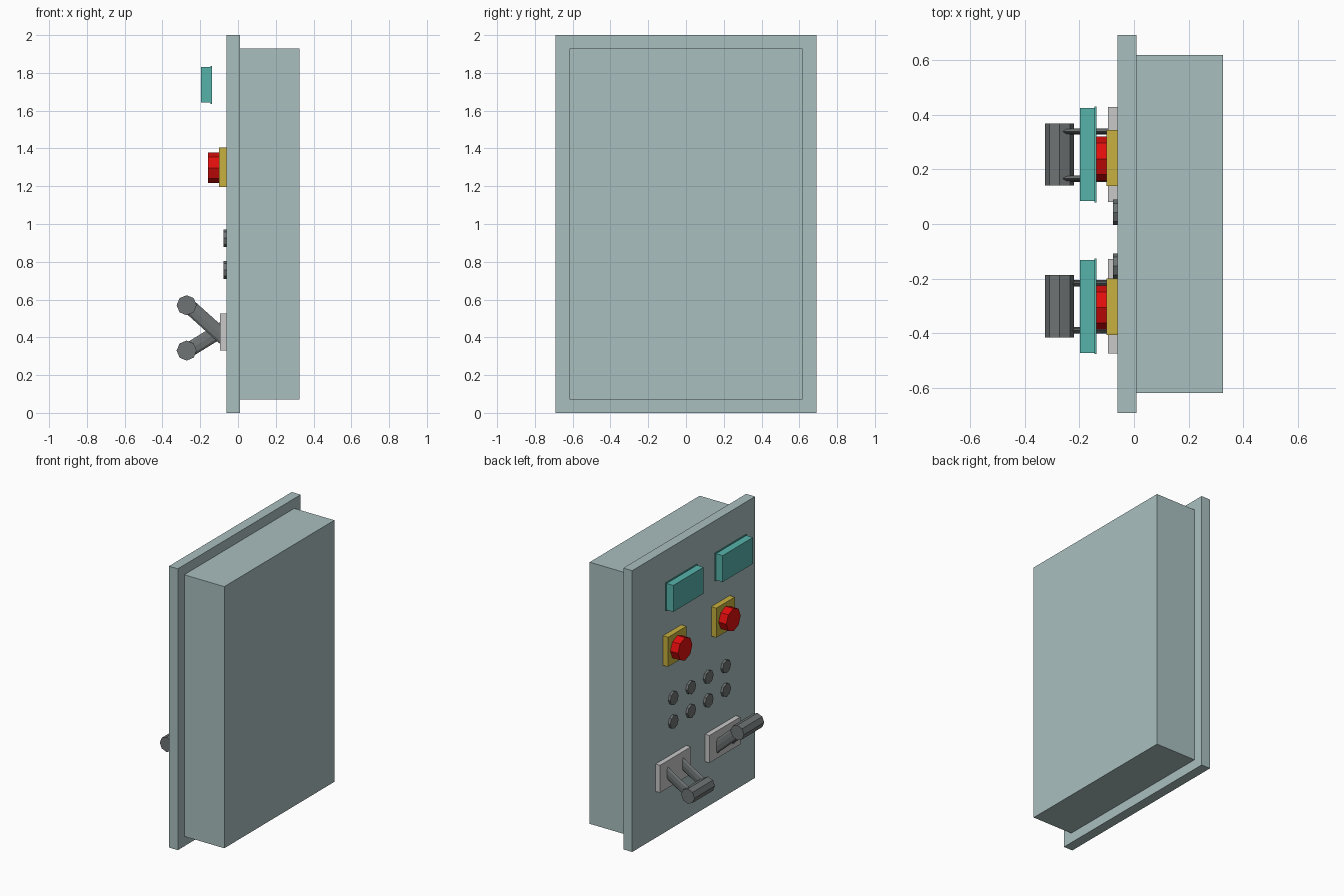
import bpy, math
from mathutils import Vector, Matrix

if "Cube" in bpy.data.objects:
    bpy.data.objects.remove(bpy.data.objects["Cube"])


def material(name, rgb):
    m = bpy.data.materials.new(name)
    m.diffuse_color = (*rgb, 1)
    m.use_nodes = True
    m.node_tree.nodes["Principled BSDF"].inputs["Base Color"].default_value = m.diffuse_color
    return m


BODY = material("pale_blue_grey", (0.40, 0.52, 0.52))
TEAL = material("teal", (0.095, 0.45, 0.41))
YELLOW = material("yellow", (0.58, 0.44, 0.05))
RED = material("red", (0.75, 0.004, 0.004))
LIGHT = material("light_grey", (0.58, 0.58, 0.58))
DARK = material("dark_grey", (0.16, 0.175, 0.175))


def box(name, x, y, z, mat):
    """Box from (min, max) pairs."""
    bpy.ops.mesh.primitive_cube_add(size=1)
    o = bpy.context.object
    o.name = name
    size = [b - a for a, b in (x, y, z)]
    mid = [(a + b) / 2 for a, b in (x, y, z)]
    o.data.transform(Matrix.Translation(mid) @ Matrix.Diagonal((*size, 1)))
    o.data.materials.append(mat)


def rod(name, a, b, r, mat, flat_y=1.0):
    """Eight-sided rod from a to b, optionally flattened along y."""
    a, b = Vector(a), Vector(b)
    bpy.ops.mesh.primitive_cylinder_add(vertices=8, radius=r, depth=(b - a).length)
    o = bpy.context.object
    o.name = name
    rot = (b - a).to_track_quat('Z', 'Y').to_matrix().to_4x4()
    o.data.transform(rot)
    o.data.transform(Matrix.Translation((a + b) / 2) @ Matrix.Diagonal((1, flat_y, 1, 1)))
    o.data.materials.append(mat)
    # move flattened rods back to their true y
    if flat_y != 1.0:
        mid_y = sum(v.co.y for v in o.data.vertices) / len(o.data.vertices)
        o.data.transform(Matrix.Translation((0, (a.y + b.y) / 2 - mid_y, 0)))


# cabinet
box("front_panel", (-0.06, 0.01), (-0.69, 0.69), (0, 2), BODY)
box("rear_cabinet", (0.01, 0.325), (-0.618, 0.618), (0.07, 1.93), BODY)

# two mirrored-in-layout control columns: centre y, lever end height, lever root height
for side, cy, yb, end_z, root_z in (("left", 0.254, 0.241, 0.33, 0.45),
                                    ("right", -0.301, -0.302, 0.57, 0.395)):
    # display
    box(side + "_display", (-0.197, -0.145), (cy - 0.17, cy + 0.17), (1.642, 1.83), TEAL)
    box(side + "_display_rim", (-0.145, -0.137), (cy - 0.175, cy + 0.175), (1.635, 1.837), TEAL)
    # emergency button
    box(side + "_button_plate", (-0.10, -0.06), (yb - 0.103, yb + 0.103), (1.195, 1.405), YELLOW)
    rod(side + "_stop_button", (-0.10, yb - 0.003, 1.297), (-0.16, yb - 0.003, 1.297), 0.081, RED)
    # lever
    box(side + "_lever_plate", (-0.095, -0.06), (cy - 0.173, cy + 0.173), (0.33, 0.525), LIGHT)
    for i, dy in enumerate((-0.086, 0.086)):
        rod(f"{side}_lever_arm_{i}", (-0.07, cy - 0.002 + dy, root_z),
            (-0.265, cy - 0.002 + dy, end_z), 0.039, DARK, 0.3)
    rod(side + "_lever_handle", (-0.272, cy - 0.114, end_z), (-0.272, cy + 0.114, end_z), 0.053, DARK)

# grid of small knobs
for row, z in enumerate((0.925, 0.757)):
    for col, y in enumerate((0.239, 0.0425, -0.154, -0.35)):
        rod(f"knob_{row}_{col}", (-0.06, y, z), (-0.076, y, z), 0.047, DARK)
